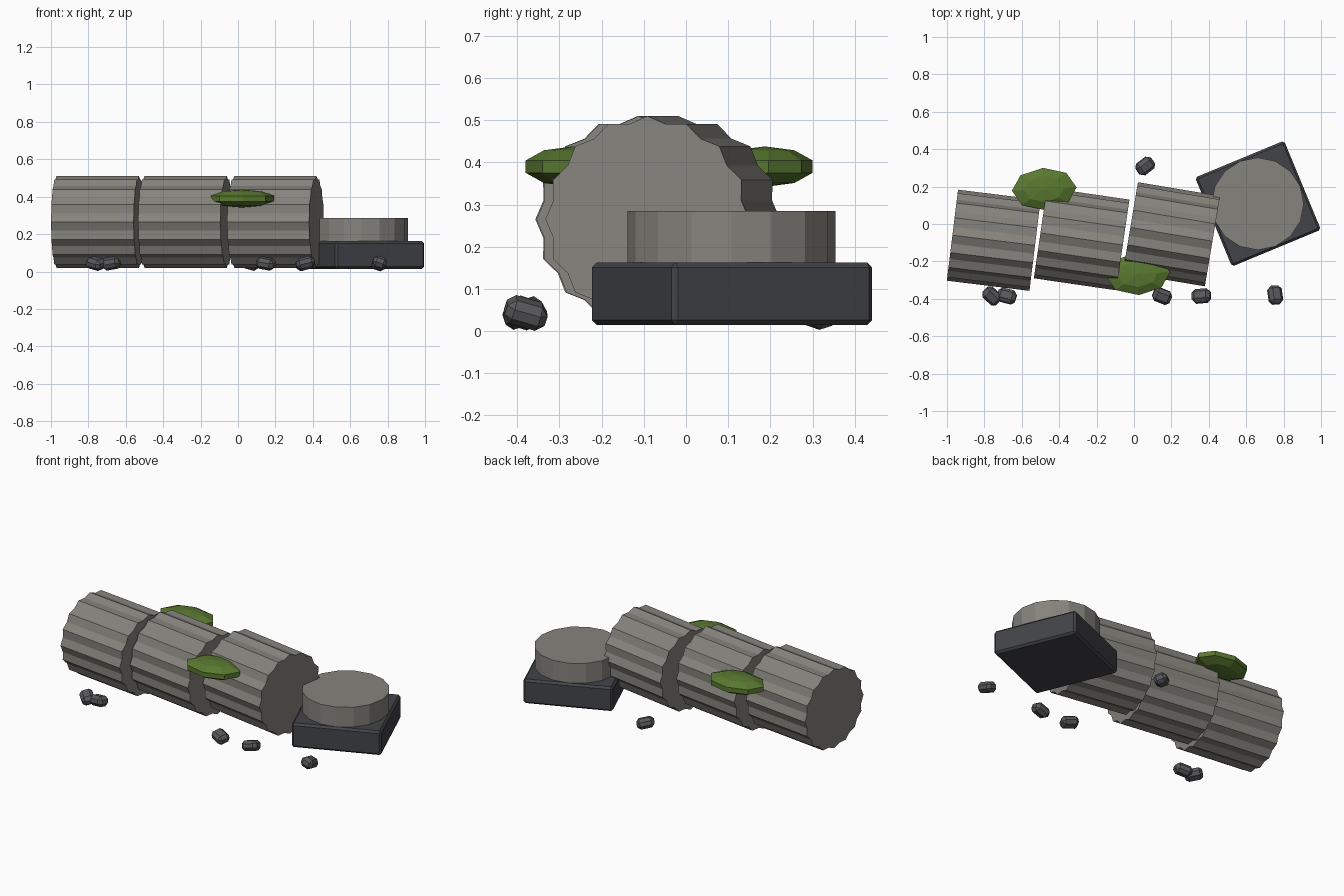
import bpy, bmesh
from math import radians, cos, sin, pi
from mathutils import Matrix

if "Cube" in bpy.data.objects:
    bpy.data.objects.remove(bpy.data.objects["Cube"])


def material(name, rgb):
    m = bpy.data.materials.new(name)
    m.diffuse_color = (*rgb, 1)
    m.use_nodes = True
    m.node_tree.nodes["Principled BSDF"].inputs["Base Color"].default_value = m.diffuse_color
    return m


STONE = material("stone", (0.24, 0.23, 0.205))
DARK = material("dark_stone", (0.055, 0.057, 0.066))
RUBBLE = material("rubble_stone", (0.10, 0.10, 0.11))
MOSS = material("moss", (0.10, 0.19, 0.03))


def finish(name, bm, mat, loc, rot=(0, 0, 0)):
    bmesh.ops.recalc_face_normals(bm, faces=bm.faces)
    me = bpy.data.meshes.new(name)
    bm.to_mesh(me)
    bm.free()
    me.materials.append(mat)
    ob = bpy.data.objects.new(name, me)
    ob.location = loc
    ob.rotation_euler = [radians(a) for a in rot]
    bpy.context.collection.objects.link(ob)
    return ob


def prism(name, radii, length, mat, loc, rot=(0, 0, 0)):
    # Polygon along local X with one radius per corner, extruded both ways
    bm = bmesh.new()
    n = len(radii)
    ring = [bm.verts.new((-length / 2, r * cos(2 * pi * i / n), r * sin(2 * pi * i / n)))
            for i, r in enumerate(radii)]
    face = bm.faces.new(ring)
    ext = bmesh.ops.extrude_face_region(bm, geom=[face], use_keep_orig=True)
    top = [g for g in ext["geom"] if isinstance(g, bmesh.types.BMVert)]
    bmesh.ops.translate(bm, verts=top, vec=(length, 0, 0))
    return finish(name, bm, mat, loc, rot)


def block(name, size, bevel, mat, loc, rot):
    bm = bmesh.new()
    bmesh.ops.create_cube(bm, size=1, matrix=Matrix.Diagonal((*size, 1)))
    bmesh.ops.bevel(bm, geom=bm.edges[:], offset=bevel, segments=1, affect='EDGES')
    return finish(name, bm, mat, loc, rot)


# Fallen column: three fluted drums, slightly out of line
flutes = [0.245, 0.23] * 16
for i, (x, y, yaw) in enumerate([(-0.75, -0.087, -7), (-0.28, -0.08, -8.3), (0.20, -0.055, -9.5)]):
    prism(f"column_drum_{i + 1}", flutes, 0.445, STONE, (x, y, 0.265), (0, 0, yaw))

# Column base: square plinth with a round torus block
block("base_plinth", (0.515, 0.515, 0.149), 0.012, DARK, (0.663, 0.109, 0.0885), (0, 0, 22.5))
prism("base_disc", [0.247] * 16, 0.135, STONE, (0.661, 0.108, 0.2175), (0, -90, 0))

# Moss clumps on the sides of the column
for i, (x, y) in enumerate([(-0.48, 0.187), (0.02, -0.267)]):
    bm = bmesh.new()
    bmesh.ops.create_uvsphere(bm, u_segments=8, v_segments=5, radius=1,
                              matrix=Matrix.Diagonal((0.182, 0.119, 0.048, 1)))
    finish(f"moss_{i + 1}", bm, MOSS, (x, y, 0.39), (0, 0, 3))

# Scattered rubble
rubble = [(-0.76, -0.385, 15, -42), (-0.68, -0.385, -12, -15), (0.15, -0.385, 12, -22),
          (0.36, -0.385, -18, 5), (0.755, -0.38, 20, 98), (0.06, 0.31, 15, 38)]
for i, (x, y, tilt, yaw) in enumerate(rubble):
    block(f"rubble_{i + 1}", (0.10, 0.075, 0.06), 0.018, RUBBLE,
          (x, y, 0.043), (tilt, tilt * 0.8, yaw))
